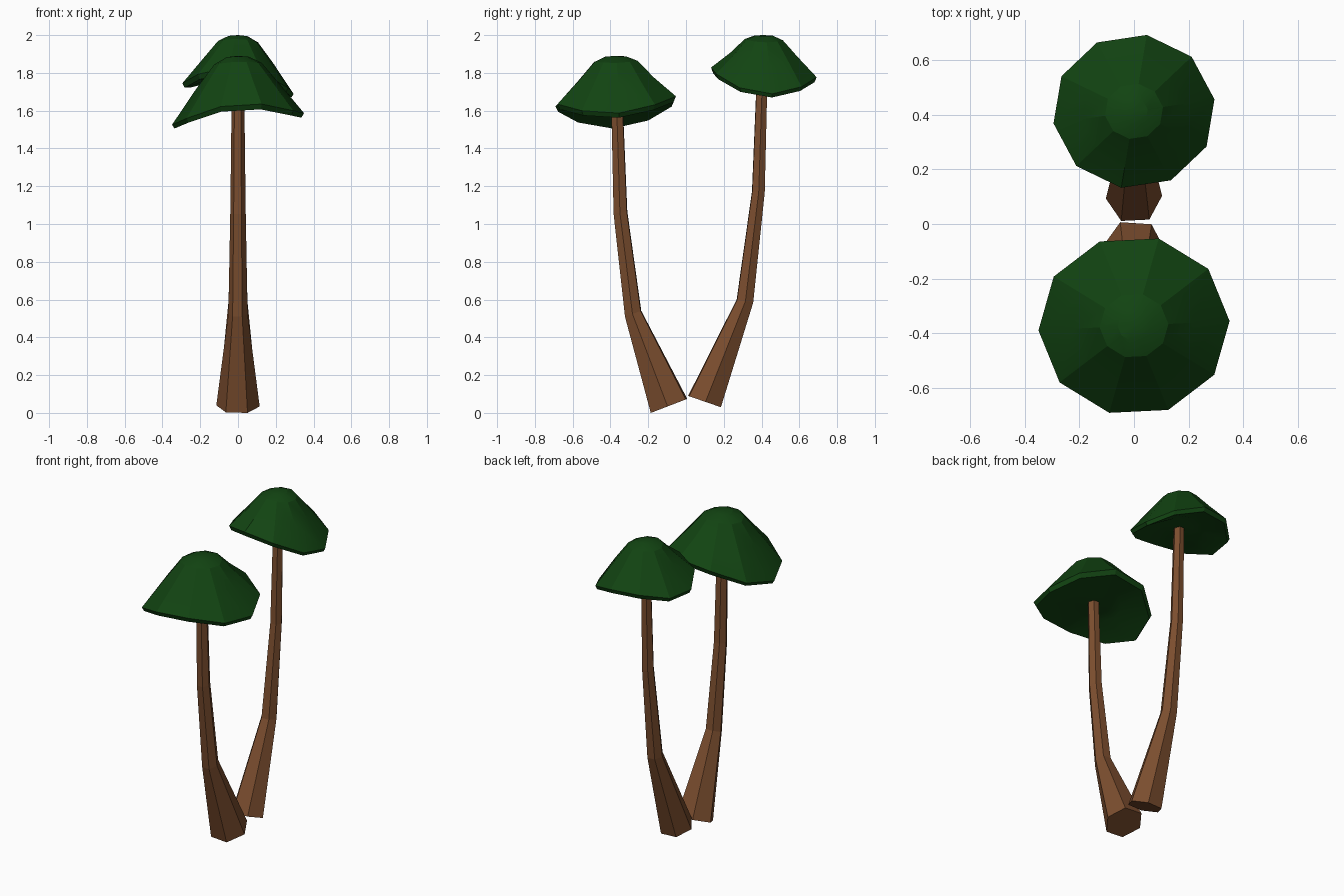
import bpy, bmesh
from math import sin, cos, radians, pi

cube = bpy.data.objects.get("Cube")
if cube:
    bpy.data.objects.remove(cube, do_unlink=True)


def make_material(name, rgb):
    mat = bpy.data.materials.new(name)
    mat.use_nodes = True
    color = (*rgb, 1.0)
    mat.diffuse_color = color
    bsdf = mat.node_tree.nodes["Principled BSDF"]
    bsdf.inputs["Base Color"].default_value = color
    bsdf.inputs["Roughness"].default_value = 0.9
    return mat


BARK = make_material("brown bark", (0.2, 0.076, 0.028))
LEAF = make_material("dark green leaves", (0.006, 0.058, 0.006))


def skin(name, rings, mat, start=None, end=None):
    """Join equal rings of points with quads; close each end with a fan or a cap."""
    bm = bmesh.new()
    loops = [[bm.verts.new(p) for p in ring] for ring in rings]
    n = len(loops[0])
    for a, b in zip(loops, loops[1:]):
        for i in range(n):
            j = (i + 1) % n
            bm.faces.new((a[i], a[j], b[j], b[i]))
    for loop, tip in ((loops[0], start), (loops[-1], end)):
        if tip is None:
            bm.faces.new(loop)
        else:
            v = bm.verts.new(tip)
            for i in range(n):
                bm.faces.new((loop[i], loop[(i + 1) % n], v))
    bmesh.ops.recalc_face_normals(bm, faces=bm.faces)
    mesh = bpy.data.meshes.new(name)
    bm.to_mesh(mesh)
    bm.free()
    mesh.materials.append(mat)
    obj = bpy.data.objects.new(name, mesh)
    bpy.context.collection.objects.link(obj)
    return obj


def trunk(name, sections, turn):
    """Six-sided bent trunk; each section is y, z, radius, tilt in degrees."""
    rings = []
    for y, z, r, tilt in sections:
        t = radians(tilt)
        angles = [radians(turn) + k * pi / 3 for k in range(6)]
        rings.append([(r * cos(a), y + r * sin(a) * cos(t), z + r * sin(a) * sin(t))
                      for a in angles])
    skin(name, rings, BARK)


def canopy(name, y0, rim, top, rx, ry, lean_x, lean_y, sag, turn):
    """Ten-sided dome with a saddle-shaped rim and a shallow underside."""
    height = top - rim

    def ring(f, z):
        pts = []
        for k in range(10):
            a = radians(turn) + k * pi / 5
            bend = lean_x * cos(a) + lean_y * sin(a) - sag * cos(2 * a)
            pts.append((f * rx * cos(a), y0 + f * ry * sin(a), z + bend * f * f))
        return pts

    dome = [(0.17, 0.985), (0.36, 0.88), (0.64, 0.5), (1.0, 0.02)]
    under = [(0.96, -0.02), (0.5, 0.015), (0.28, 0.015)]
    rings = [ring(f, rim + h * height) for f, h in dome]
    rings += [ring(f, rim + d) for f, d in under]
    obj = skin(name, rings, LEAF, (0, y0, top), (0, y0, rim + 0.02))
    bpy.ops.object.select_all(action="DESELECT")
    obj.select_set(True)
    bpy.context.view_layer.objects.active = obj
    bpy.ops.object.shade_smooth_by_angle(angle=radians(22))


# Shorter tree, leaning to the front
trunk("front_trunk", [(-0.09, 0.037, 0.115, 21), (-0.28, 0.525, 0.051, 20),
                      (-0.347, 1.06, 0.041, 10), (-0.365, 1.63, 0.034, 4)], -4)
canopy("front_canopy", -0.372, 1.60, 1.89, 0.35, 0.33, 0.03, 0.02, 0.05, 3)

# Taller tree, leaning to the back
trunk("back_trunk", [(0.098, 0.06, 0.103, -19), (0.312, 0.592, 0.05, -10),
                     (0.383, 1.17, 0.038, -3), (0.403, 1.78, 0.032, -2)], 3)
canopy("back_canopy", 0.412, 1.755, 2.0, 0.298, 0.283, -0.025, -0.022, 0.045, 9)
